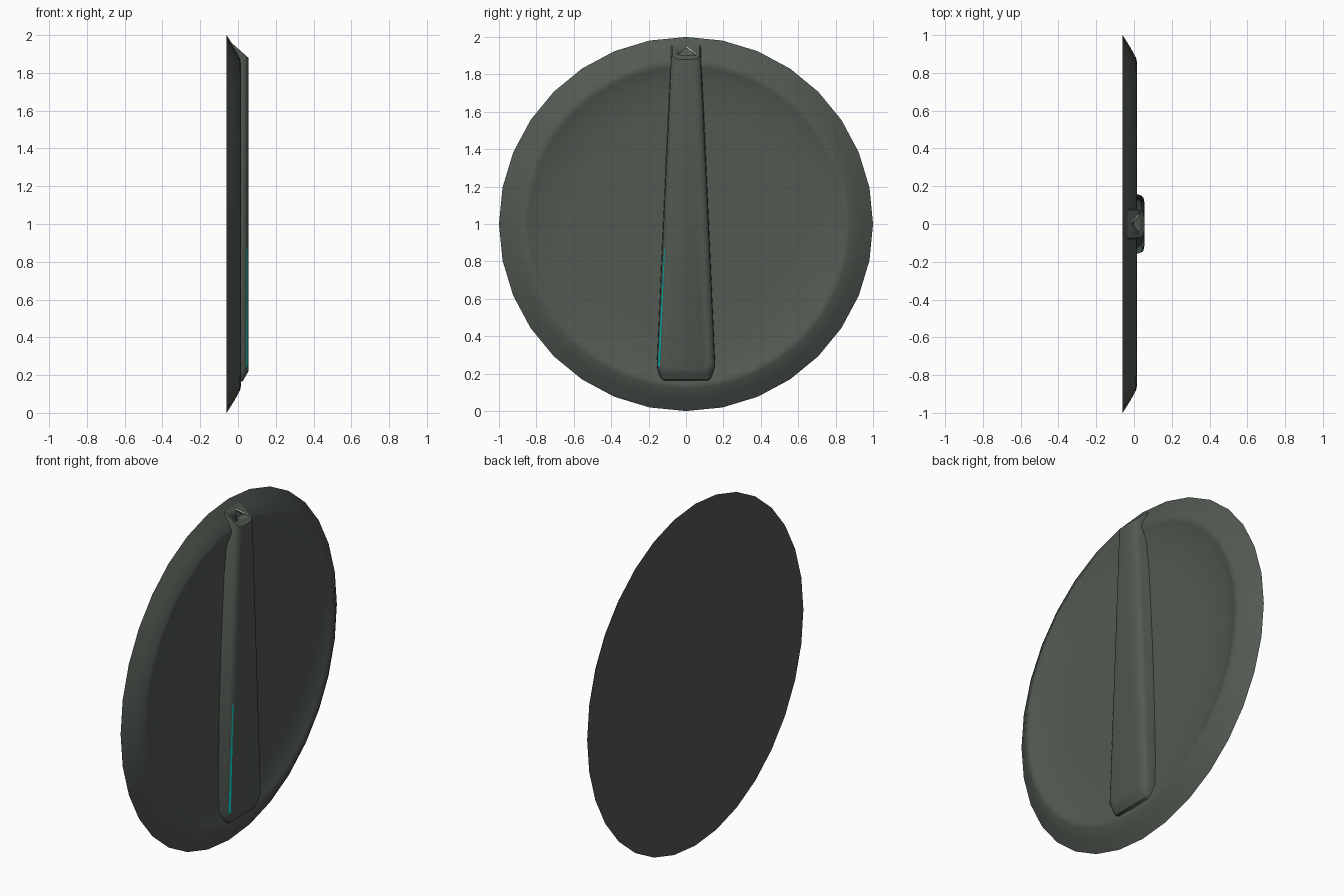
import bpy, bmesh, math

if "Cube" in bpy.data.objects:
    bpy.data.objects.remove(bpy.data.objects["Cube"])


def material(name, rgb):
    m = bpy.data.materials.new(name)
    m.diffuse_color = (*rgb, 1)
    m.use_nodes = True
    m.node_tree.nodes["Principled BSDF"].inputs["Base Color"].default_value = m.diffuse_color
    return m


GREY = material("dark grey green", (0.085, 0.1, 0.085))
TEAL = material("teal", (0.0, 0.4, 0.36))
WHITE = material("white", (0.85, 0.85, 0.85))


def make(name, verts, faces, mat, angle=40):
    me = bpy.data.meshes.new(name)
    me.from_pydata(verts, [], faces)
    bm = bmesh.new()
    bm.from_mesh(me)
    if len(faces) > 1:
        bmesh.ops.recalc_face_normals(bm, faces=bm.faces)
    bm.to_mesh(me)
    bm.free()
    me.materials.append(mat)
    me.shade_smooth()
    me.set_sharp_from_angle(angle=math.radians(angle))
    ob = bpy.data.objects.new(name, me)
    bpy.context.collection.objects.link(ob)
    return ob


def loft(name, rings, mat, angle=40):
    """Skin equal-length rings of points and cap both ends."""
    n = len(rings[0])
    verts = [p for r in rings for p in r]
    faces = [(k * n + i, k * n + (i + 1) % n, (k + 1) * n + (i + 1) % n, (k + 1) * n + i)
             for k in range(len(rings) - 1) for i in range(n)]
    faces += [tuple(range(n)), tuple(range(len(verts) - n, len(verts)))]
    return make(name, verts, faces, mat, angle)


# round dial plate facing +x: sloped rim around a shallow dished face
def circle(r, x, n=32):
    return [(x, r * math.sin(2 * math.pi * i / n), 1 + r * math.cos(2 * math.pi * i / n))
            for i in range(n)]


loft("dial_plate", [circle(1, -0.06), circle(0.935, -0.019), circle(0.88, 0.011),
                    circle(0.86, 0.015), circle(0.84, 0.008), circle(0.77, -0.014),
                    circle(0.6, -0.024), circle(0.2, -0.03)], GREY, 60)


# tapered grip bar: sloped at both ends, rounded along the front edges
def outline(x, inset):
    top = 1.96 - 0.08 * (x + 0.035) / 0.09
    low = 0.15 + max(0, x - 0.015) * 1.75
    half = [(0.074 - inset, top), (0.08 - inset, top - 0.012),
            (0.157 - inset, max(0.24, low + 0.035)),
            (0.135 - inset * 0.8, low + 0.012), (0.12 - inset * 0.8, low)]
    return ([(x, y, z) for y, z in half] + [(x, -y, z) for y, z in reversed(half)])


grip = loft("grip_bar", [outline(x, i) for x, i in
                         [(-0.035, 0), (0.025, 0.002), (0.04, 0.007),
                          (0.05, 0.018), (0.055, 0.04)]], GREY, 40)

# triangular pointer notch in the sloped upper end
tri = [(-0.042, 1.904), (0.048, 1.904), (0.003, 1.943)]
cutter = loft("notch_cutter", [[(x, y, z) for y, z in tri] for x in (-0.025, 0.1)], GREY)
cutter.hide_render = True
cutter.hide_viewport = True
cut = grip.modifiers.new("notch", 'BOOLEAN')
cut.operation = 'DIFFERENCE'
cut.object = cutter
cut.solver = 'EXACT'


# thin white pointer line beside the notch, following the slope
def slope_x(z):
    return -0.035 + (1.96 - z) * 0.09 / 0.08 + 0.003


line = [(0.008, 1.947), (0.055, 1.907), (0.049, 1.907), (0.004, 1.945)]
make("pointer_line", [(slope_x(z), y, z) for y, z in line], [(0, 3, 2, 1)], WHITE)


# thin teal inlay on the rounded front edge
def on_edge(z, t):
    k = (z - 0.24) / 1.66
    return (0.0415 + 0.01 * t, -(0.1505 - 0.077 * k - 0.011 * t), z)


make("side_inlay", [on_edge(0.24, 0.1), on_edge(0.24, 1),
                    on_edge(0.87, 0.8), on_edge(0.87, 0.4)], [(0, 1, 2, 3)], TEAL)
